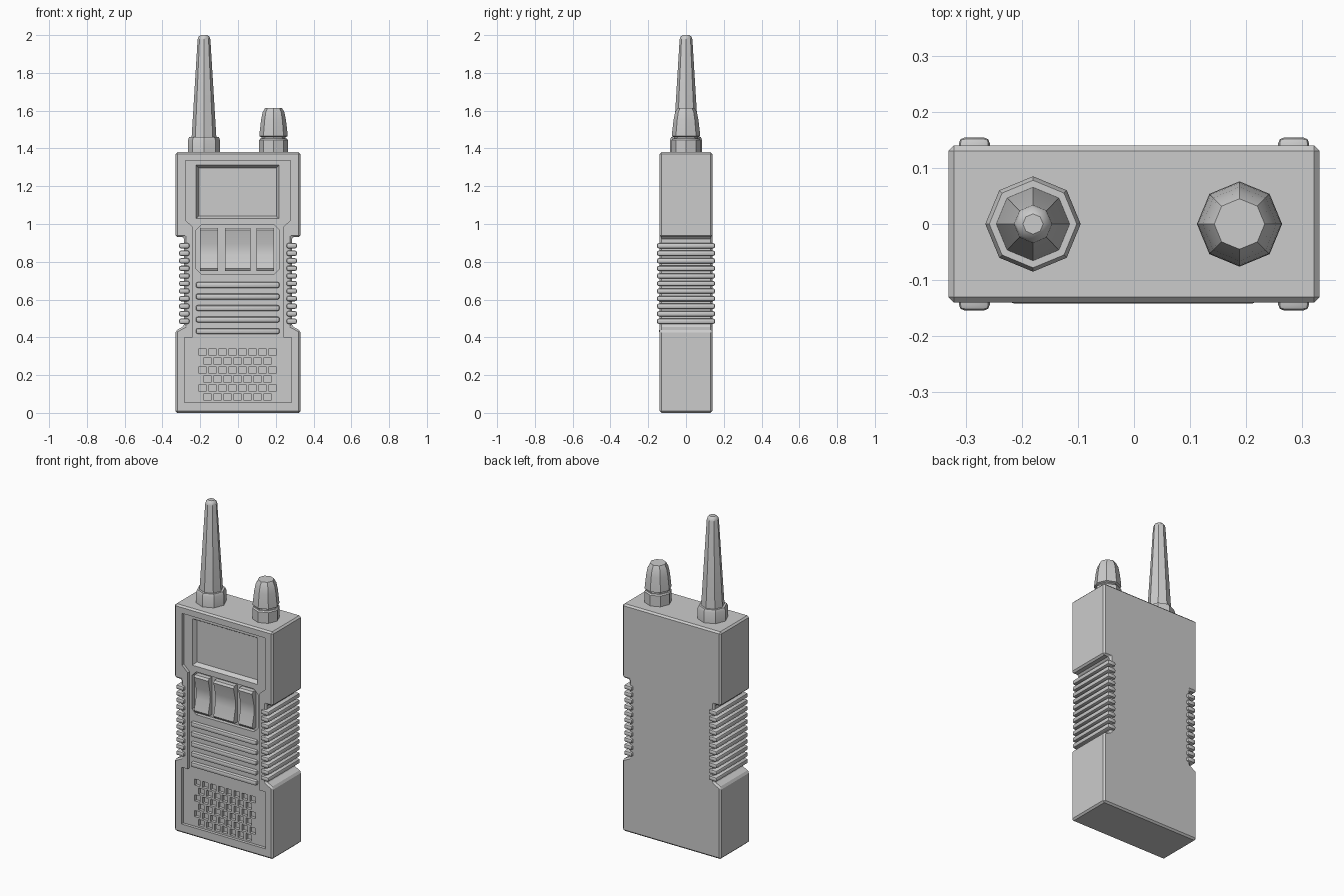
import bpy, bmesh, math

if "Cube" in bpy.data.objects:
    bpy.data.objects.remove(bpy.data.objects["Cube"])

def finish(name, bm, bevel=0, segments=2, smooth=True):
    bmesh.ops.recalc_face_normals(bm, faces=bm.faces)
    me = bpy.data.meshes.new(name)
    bm.to_mesh(me)
    bm.free()
    ob = bpy.data.objects.new(name, me)
    bpy.context.collection.objects.link(ob)
    bpy.ops.object.select_all(action='DESELECT')
    ob.select_set(True)
    bpy.context.view_layer.objects.active = ob
    if bevel:
        m = ob.modifiers.new("bevel", 'BEVEL')
        m.width, m.segments, m.limit_method = bevel, segments, 'ANGLE'
        bpy.ops.object.modifier_apply(modifier=m.name)
    if smooth:
        bpy.ops.object.shade_smooth_by_angle(angle=math.radians(35))
    return ob

def add_loft(bm, loop_a, loop_b):
    """Closed solid between two matching loops of 3D points."""
    a = [bm.verts.new(p) for p in loop_a]
    b = [bm.verts.new(p) for p in loop_b]
    bm.faces.new(a)
    bm.faces.new(b[::-1])
    for i in range(len(a)):
        j = (i + 1) % len(a)
        bm.faces.new((a[i], b[i], b[j], a[j]))

def add_prism(bm, pts, y0, y1, back=None):
    """XZ outline extruded along y, optionally to another outline."""
    add_loft(bm, [(x, y0, z) for x, z in pts], [(x, y1, z) for x, z in back or pts])

def rect(x0, x1, z0, z1):
    return [(x0, z0), (x1, z0), (x1, z1), (x0, z1)]

def mirrored(half):
    return half + [(-x, z) for x, z in reversed(half)]

def cut(target, bm):
    cutter = finish("cutter", bm, smooth=False)
    cutter.hide_render = True
    bpy.context.view_layer.objects.active = target
    m = target.modifiers.new("cut", 'BOOLEAN')
    m.operation, m.solver, m.object = 'DIFFERENCE', 'EXACT', cutter
    bpy.ops.object.modifier_apply(modifier=m.name)
    bpy.data.objects.remove(cutter)

def lathe(name, x, profile, sides=8):
    bm = bmesh.new()
    rings = [[bm.verts.new((x + r * math.cos(2 * math.pi * i / sides),
                            r * math.sin(2 * math.pi * i / sides), z))
              for i in range(sides)] for r, z in profile]
    for a, b in zip(rings, rings[1:]):
        for i in range(sides):
            j = (i + 1) % sides
            bm.faces.new((a[i], a[j], b[j], b[i]))
    bm.faces.new(rings[0][::-1])
    bm.faces.new(rings[-1])
    return finish(name, bm)

# body with a narrow waist
bm = bmesh.new()
add_prism(bm, mirrored([(.331, 0), (.331, .435), (.285, .46), (.285, .93), (.331, .93), (.331, 1.38)]),
          -.14, .14)
body = finish("body", bm, .01, 1, smooth=False)

# recessed front panel
bm = bmesh.new()
add_prism(bm, mirrored([(.282, .055), (.282, .40), (.24, .40), (.24, .985), (.278, 1.02), (.278, 1.335)]),
          -.2, -.122)
cut(body, bm)

# screen recess with sloping rim
bm = bmesh.new()
add_prism(bm, rect(-.232, .226, 1.018, 1.322), -.14, -.098, rect(-.207, .203, 1.043, 1.297))
cut(body, bm)

# button well with clipped corners
bm = bmesh.new()
c = .028
x0, x1, z0, z1 = -.223, .22, .735, .995
add_prism(bm, [(x0 + c, z0), (x1 - c, z0), (x1, z0 + c), (x1, z1 - c),
               (x1 - c, z1), (x0 + c, z1), (x0, z1 - c), (x0, z0 + c)], -.2, -.1)
cut(body, bm)

# staggered speaker holes
bm = bmesh.new()
s = .0185
for row in range(6):
    n = 8 - row % 2
    for i in range(n):
        x, z = (i - (n - 1) / 2) * .053 - .002, .323 - row * .0477
        add_prism(bm, rect(x - s, x + s, z - s, z + s), -.2, -.104)
cut(body, bm)
bpy.context.view_layer.objects.active = body
body.select_set(True)
bpy.ops.object.shade_smooth_by_angle(angle=math.radians(20))

# three rocker buttons, dipped in the middle
profile = [(-.09, .752), (-.128, .752), (-.136, .765), (-.119, .835),
           (-.116, .865), (-.119, .895), (-.136, .967), (-.128, .98), (-.09, .98)]
for i, (x0, x1) in enumerate([(-.2, -.105), (-.07, .065), (.098, .19)]):
    bm = bmesh.new()
    add_loft(bm, [(x0, y, z) for y, z in profile], [(x1, y, z) for y, z in profile])
    finish(f"button_{i + 1}", bm)

# front grip bars
bm = bmesh.new()
for i in range(5):
    z = .677 - i * .061
    add_prism(bm, rect(-.223, .22, z - .015, z + .015), -.142, -.11)
finish("front_bars", bm, .01)

# ribs wrapped around the waist
for side, sx in (("left", -1), ("right", 1)):
    bm = bmesh.new()
    for i in range(11):
        z = .885 - i * .04
        add_prism(bm, rect(*sorted((sx * .257, sx * .312)), z - .014, z + .014), -.154, .154)
    finish(f"{side}_grip_ribs", bm, .01)

# antenna and volume knob
lathe("antenna_base", -.18, [(.085, 1.37), (.085, 1.445), (.078, 1.46)])
lathe("antenna", -.18, [(.066, 1.45), (.034, 1.975), (.03, 1.99), (.018, 2.0)])
lathe("knob_base", .188, [(.076, 1.37), (.076, 1.445), (.07, 1.452)])
lathe("knob", .188, [(.064, 1.44), (.064, 1.46), (.075, 1.465), (.073, 1.49),
                     (.066, 1.55), (.058, 1.59), (.045, 1.615)])
